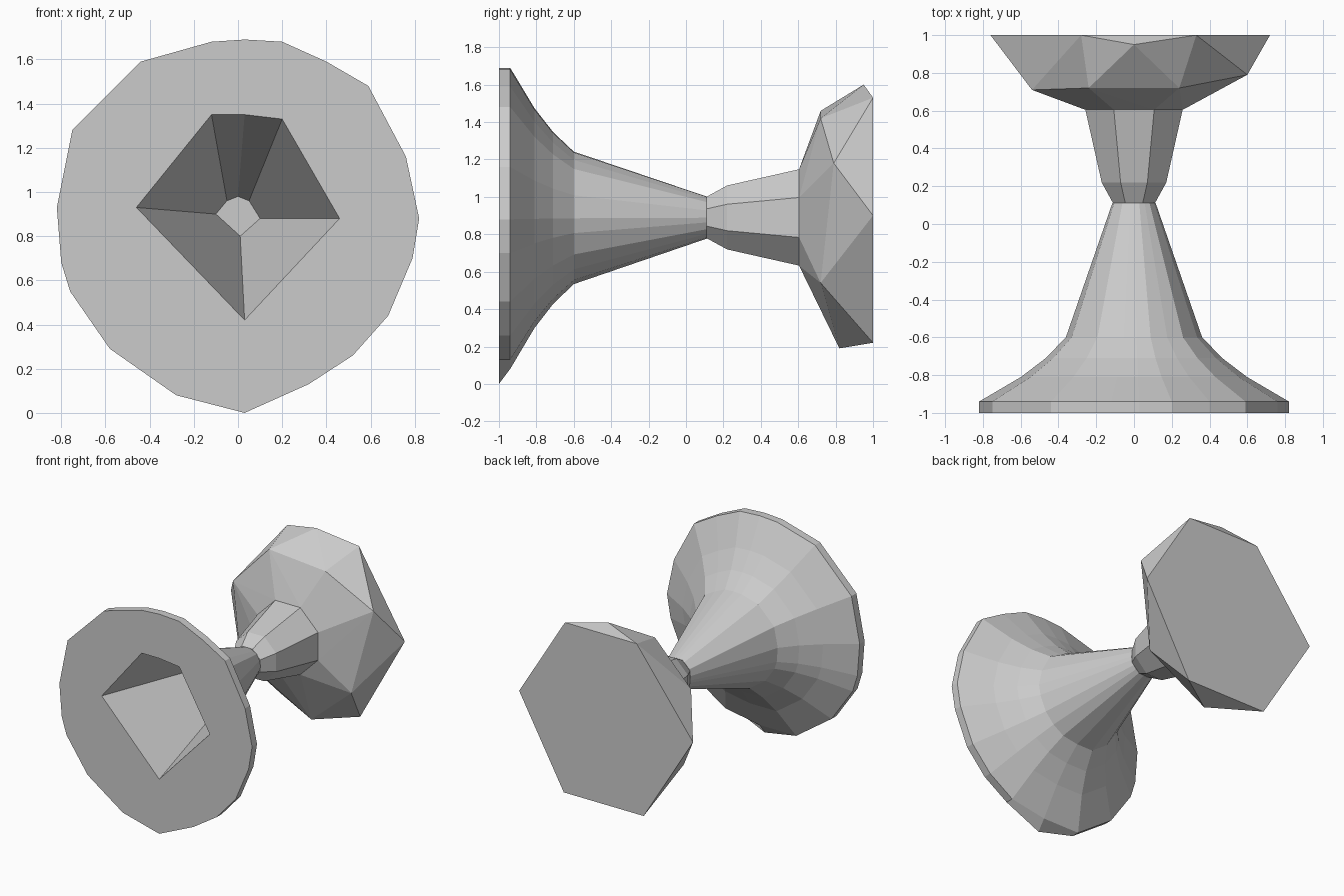
import bpy, bmesh, math

if "Cube" in bpy.data.objects:
    bpy.data.objects.remove(bpy.data.objects["Cube"])

CX, CZ = 0.0, 0.89


def finish(bm, name):
    bmesh.ops.recalc_face_normals(bm, faces=bm.faces)
    me = bpy.data.meshes.new(name)
    bm.to_mesh(me)
    bm.free()
    ob = bpy.data.objects.new(name, me)
    bpy.context.collection.objects.link(ob)
    return ob


def ring(bm, pts, y):
    return [bm.verts.new((x, y, z)) for x, z in pts]


def skin(bm, rings):
    for a, b in zip(rings, rings[1:]):
        n = len(a)
        for i in range(n):
            j = (i + 1) % n
            bm.faces.new((a[i], a[j], b[j], b[i]))


def scaled(pts, s):
    return [(CX + (x - CX) * s, CZ + (z - CZ) * s) for x, z in pts]


def circle(r, n, turn=0.0):
    return [(CX + r * math.cos(turn + i * math.tau / n),
             CZ + r * math.sin(turn + i * math.tau / n)) for i in range(n)]


# Flared horn: irregular outer rim lofted back to a narrow throat
rim = [(-0.82, 0.93), (-0.75, 1.28), (-0.44, 1.59), (-0.12, 1.68), (0.03, 1.69),
       (0.20, 1.68), (0.40, 1.59), (0.59, 1.48), (0.76, 1.16), (0.82, 0.88),
       (0.79, 0.70), (0.68, 0.44), (0.52, 0.26), (0.32, 0.13), (0.03, 0.0),
       (-0.28, 0.08), (-0.58, 0.29), (-0.76, 0.55), (-0.80, 0.68)]
body = [(x, min(max(z, 0.08), 1.71)) for x, z in rim]
bm = bmesh.new()
outer = [ring(bm, rim, -1.0)]
for y, s in ((-0.94, 1.0), (-0.81, 0.73), (-0.71, 0.57), (-0.60, 0.44), (0.11, 0.14)):
    outer.append(ring(bm, scaled(body, s), y))
skin(bm, outer)
bm.faces.new(outer[-1])

# Angular mouth cavity running into the throat
mouth = [(-0.46, 0.93), (-0.12, 1.35), (0.03, 1.35), (0.20, 1.33), (0.46, 0.88), (0.03, 0.42)]
deep = [(-0.10, 0.90), (-0.05, 0.96), (0.0, 0.98), (0.05, 0.96), (0.10, 0.88), (0.01, 0.80)]
inner = [ring(bm, mouth, -1.0), ring(bm, deep, 0.08)]
skin(bm, inner)
bm.faces.new(inner[-1])

# Flat front annulus between rim and mouth
edges = []
for r in (outer[0], inner[0]):
    edges += [bm.edges.get((r[i], r[(i + 1) % len(r)])) for i in range(len(r))]
bmesh.ops.triangle_fill(bm, use_beauty=True, edges=edges)
finish(bm, "flared_horn")

# Faceted stem behind the throat
bm = bmesh.new()
stem = [ring(bm, circle(r, 8, math.pi / 8), y)
        for y, r in ((0.11, 0.12), (0.22, 0.185), (0.61, 0.28))]
skin(bm, stem)
bm.faces.new(stem[0])
bm.faces.new(stem[-1])
finish(bm, "stem")

# Gem-like rear head: convex shell with a flat hexagonal back
bm = bmesh.new()
ring(bm, circle(0.28, 8, math.pi / 8), 0.605)
for p in [(0.60, 0.79, 1.18), (0.24, 0.72, 1.42), (-0.24, 0.72, 1.46),
          (-0.54, 0.71, 1.14), (-0.50, 0.74, 0.56), (0.05, 0.82, 0.19),
          (0.46, 0.72, 0.54), (0.0, 0.95, 1.60)]:
    bm.verts.new(p)
ring(bm, [(0.72, 0.90), (0.33, 1.53), (-0.28, 1.53), (-0.76, 0.90),
          (-0.34, 0.22), (0.34, 0.22)], 1.0)
res = bmesh.ops.convex_hull(bm, input=bm.verts)
loose = [v for v in bm.verts if not v.link_faces]
bmesh.ops.delete(bm, geom=loose, context='VERTS')
finish(bm, "rear_head")
